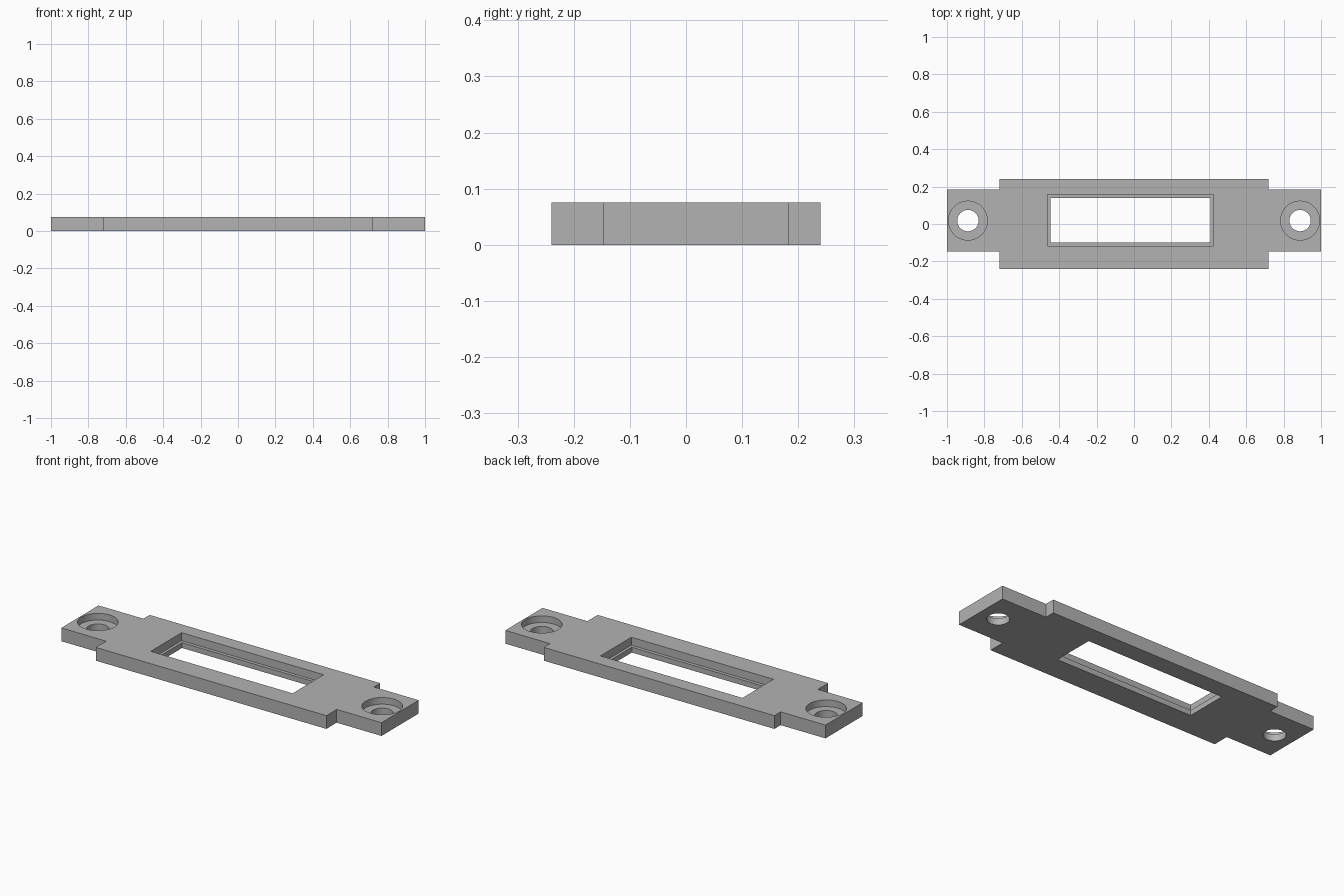
import bpy
import bmesh

if "Cube" in bpy.data.objects:
    bpy.data.objects.remove(bpy.data.objects["Cube"], do_unlink=True)

HEIGHT = 0.075
CENTRE_Y = 0.018      # tabs and holes sit slightly behind the middle
OVER = 0.02           # how far cutters reach past the plate

grey = bpy.data.materials.new("plain grey")
grey.use_nodes = True
grey.diffuse_color = (0.45, 0.45, 0.45, 1)
grey.node_tree.nodes["Principled BSDF"].inputs["Base Color"].default_value = grey.diffuse_color


def prism(name, outline, bottom, top):
    """Extrude a flat outline upwards into a solid object."""
    bm = bmesh.new()
    face = bm.faces.new([bm.verts.new((x, y, bottom)) for x, y in outline])
    grown = bmesh.ops.extrude_face_region(bm, geom=[face])["geom"]
    verts = [g for g in grown if isinstance(g, bmesh.types.BMVert)]
    bmesh.ops.translate(bm, verts=verts, vec=(0, 0, top - bottom))
    bmesh.ops.recalc_face_normals(bm, faces=bm.faces)
    mesh = bpy.data.meshes.new(name)
    bm.to_mesh(mesh)
    bm.free()
    obj = bpy.data.objects.new(name, mesh)
    bpy.context.collection.objects.link(obj)
    return obj


def box(name, x0, x1, y0, y1, bottom, top):
    return prism(name, [(x0, y0), (x1, y0), (x1, y1), (x0, y1)], bottom, top)


def cylinder(name, x, radius, bottom, top):
    bpy.ops.mesh.primitive_cylinder_add(
        vertices=64, radius=radius, depth=top - bottom,
        location=(x, CENTRE_Y, (top + bottom) / 2))
    bpy.context.object.name = name
    return bpy.context.object


# Plate outline: wide body with a narrower tab at each end
body_x, body_y = 0.72, 0.24
tab_y0, tab_y1 = CENTRE_Y - 0.166, CENTRE_Y + 0.166
right_half = [(body_x, -body_y), (body_x, tab_y0), (1, tab_y0),
              (1, tab_y1), (body_x, tab_y1), (body_x, body_y)]
left_half = [(-x, y) for x, y in reversed(right_half)]
plate = prism("mounting_plate", right_half + left_half, 0, HEIGHT)
plate.data.materials.append(grey)

# Stepped window: narrow opening below a wider recess
cutters = [
    box("window_opening", -0.447, 0.408, -0.099, 0.139, -OVER, HEIGHT + OVER),
    box("window_recess", -0.463, 0.424, -0.118, 0.158, 0.03, HEIGHT + OVER),
]

# Counterbored screw holes in the tabs
for side, x in (("right", -0.888), ("left", 0.888)):
    cutters.append(cylinder(side + "_screw_hole", x, 0.057, -OVER, HEIGHT + OVER))
    cutters.append(cylinder(side + "_counterbore", x, 0.104, 0.0375, HEIGHT + OVER))

# Cut the plate, then discard the cutters
bpy.ops.object.select_all(action="DESELECT")
plate.select_set(True)
bpy.context.view_layer.objects.active = plate
for cutter in cutters:
    cutter.hide_render = True
    mod = plate.modifiers.new(cutter.name, "BOOLEAN")
    mod.operation = "DIFFERENCE"
    mod.solver = "EXACT"
    mod.object = cutter
    bpy.ops.object.modifier_apply(modifier=mod.name)
for cutter in cutters:
    bpy.data.objects.remove(cutter, do_unlink=True)

bpy.ops.object.shade_smooth_by_angle()
